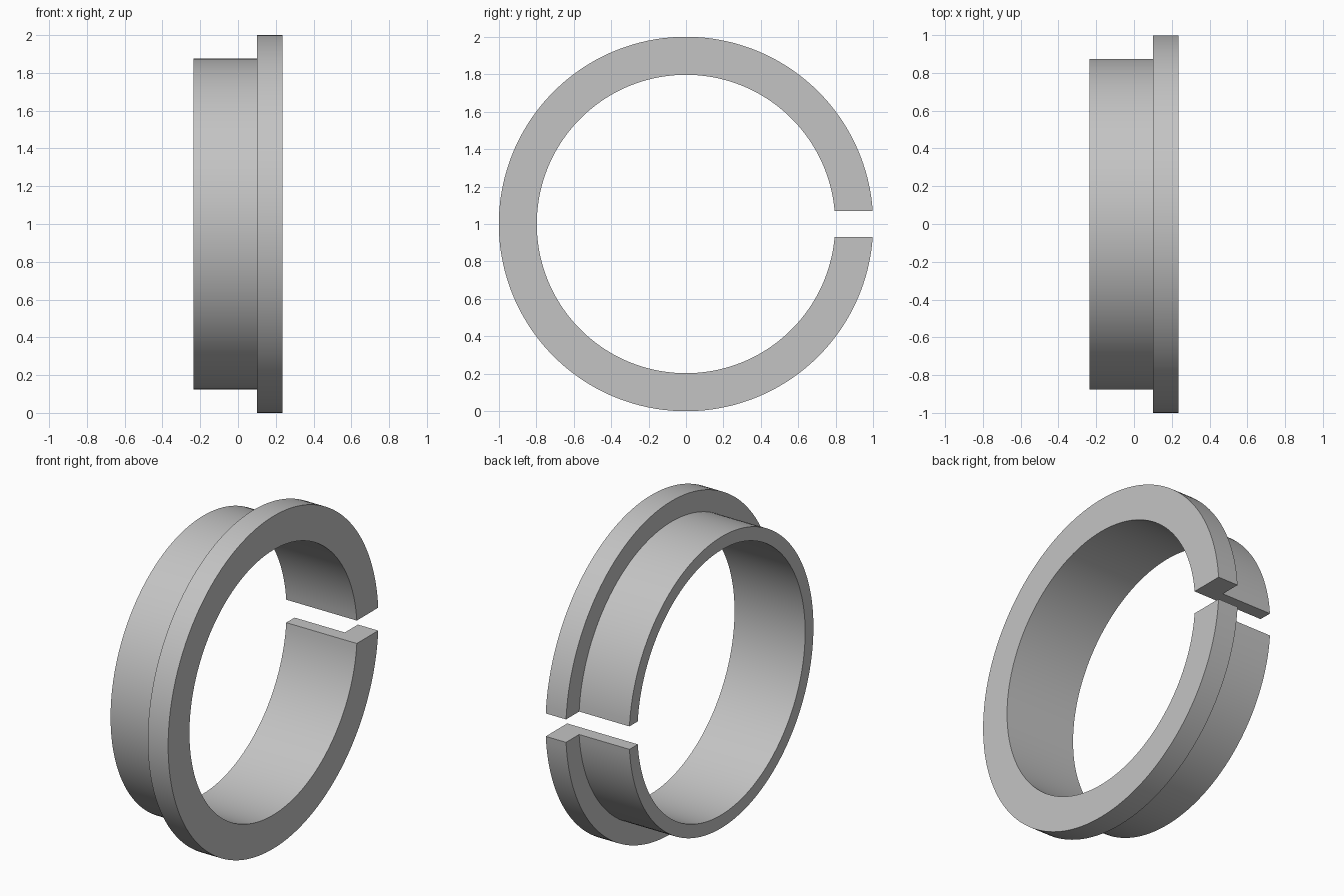
import bpy, bmesh, math

cube = bpy.data.objects.get("Cube")
if cube:
    bpy.data.objects.remove(cube, do_unlink=True)

# Plain grey material
grey = bpy.data.materials.new("light grey")
grey.use_nodes = True
colour = (0.55, 0.55, 0.55, 1)
grey.diffuse_color = colour
grey.node_tree.nodes["Principled BSDF"].inputs["Base Color"].default_value = colour

# Stepped L cross-section (x, radius): thin sleeve with a flange on +x
half_width, flange_x = 0.235, 0.10
bore, sleeve, rim = 0.797, 0.876, 1.0
profile = [(-half_width, bore), (-half_width, sleeve), (flange_x, sleeve),
           (flange_x, rim), (half_width, rim), (half_width, bore)]
half_gap, segments = 0.069, 144


def section(bm, t):
    """Cross-section at fraction t; the ends lie flat along the slot walls."""
    verts = []
    for x, r in profile:
        start = math.asin(half_gap / r)
        a = start + t * (2 * math.pi - 2 * start)
        verts.append(bm.verts.new((x, r * math.cos(a), 1 + r * math.sin(a))))
    return verts


# Split flanged ring, swept around the x axis with a slot at the back
bm = bmesh.new()
rings = [section(bm, i / segments) for i in range(segments + 1)]
n = len(profile)
for a, b in zip(rings, rings[1:]):
    for j in range(n):
        k = (j + 1) % n
        bm.faces.new((a[j], a[k], b[k], b[j]))
for end in (rings[0], rings[-1]):
    bm.faces.new(end)
bmesh.ops.recalc_face_normals(bm, faces=bm.faces)

mesh = bpy.data.meshes.new("split_flanged_ring")
bm.to_mesh(mesh)
bm.free()
mesh.materials.append(grey)
ring = bpy.data.objects.new("split_flanged_ring", mesh)
bpy.context.collection.objects.link(ring)

# Smooth walls with crisp rims
bpy.ops.object.select_all(action="DESELECT")
ring.select_set(True)
bpy.context.view_layer.objects.active = ring
bpy.ops.object.shade_smooth_by_angle(angle=math.radians(30))
